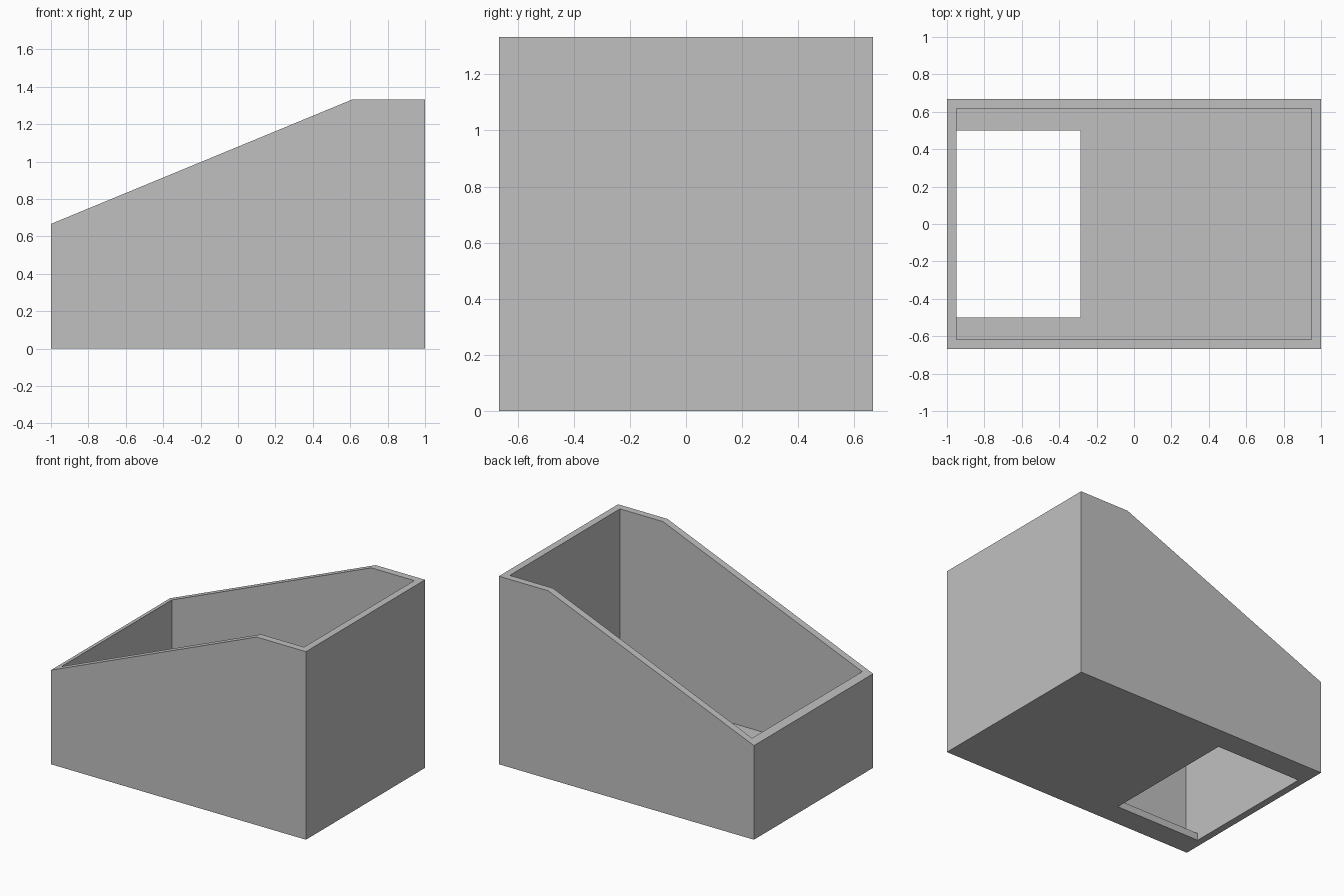
import bpy
import bmesh

cube = bpy.data.objects.get("Cube")
if cube:
    bpy.data.objects.remove(cube, do_unlink=True)

LENGTH, DEPTH, HEIGHT = 1.0, 0.667, 1.333   # half length, half depth, full height
WALL = 0.05
LOW, KNEE = 0.667, 0.613                    # low end height, where the slope stops
HOLE_X, HOLE_Y = -0.285, 0.5                # inner end and half width of the opening


def slope(x):
    return LOW + (min(x, KNEE) + LENGTH) * (HEIGHT - LOW) / (KNEE + LENGTH)


def side_profile(bm, inset, y):
    """Side outline: two bottom corners, high corner, knee, low corner."""
    x = LENGTH - inset
    points = [(-x, inset), (x, inset), (x, HEIGHT), (KNEE, HEIGHT), (-x, slope(-x))]
    return [bm.verts.new((px, y, pz)) for px, pz in points]


def hole_corners(bm, z):
    x = WALL - LENGTH
    return [bm.verts.new((px, py, z)) for px, py in
            [(x, -HOLE_Y), (HOLE_X, -HOLE_Y), (HOLE_X, HOLE_Y), (x, HOLE_Y)]]


bm = bmesh.new()
face = bm.faces.new
outer = [side_profile(bm, 0, y) for y in (-DEPTH, DEPTH)]
inner = [side_profile(bm, WALL, y) for y in (WALL - DEPTH, DEPTH - WALL)]
under, upper = hole_corners(bm, 0), hole_corners(bm, WALL)

# Long sides with their sloping rim
for out, inn in zip(outer, inner):
    face(out)
    face(inn)
    for i in (2, 3):
        face((out[i], out[i + 1], inn[i + 1], inn[i]))

# End walls and end rims
(of, ob), (nf, nb) = outer, inner
face((of[1], of[2], ob[2], ob[1]))
face((nf[1], nf[2], nb[2], nb[1]))
face((of[0], of[4], ob[4], ob[0]))
face((nf[0], nf[4], nb[4], nb[0], upper[3], upper[0]))
for i in (2, 4):
    face((of[i], ob[i], nb[i], nf[i]))

# Underside and floor around the opening
bottom = [of[0], of[1], ob[1], ob[0]]
floor = [nf[0], nf[1], nb[1], nb[0]]
for i in range(4):
    j = (i + 1) % 4
    face((bottom[i], bottom[j], under[j], under[i]))
    face((under[i], under[j], upper[j], upper[i]))
    if i < 3:
        face((floor[i], floor[j], upper[j], upper[i]))

bmesh.ops.recalc_face_normals(bm, faces=bm.faces[:])
mesh = bpy.data.meshes.new("sloped_bin")
bm.to_mesh(mesh)
bm.free()

grey = bpy.data.materials.new("light_grey")
grey.use_nodes = True
colour = (0.53, 0.53, 0.53, 1)
grey.diffuse_color = colour
grey.node_tree.nodes["Principled BSDF"].inputs["Base Color"].default_value = colour
mesh.materials.append(grey)

bin_object = bpy.data.objects.new("sloped_bin", mesh)
bpy.context.collection.objects.link(bin_object)
